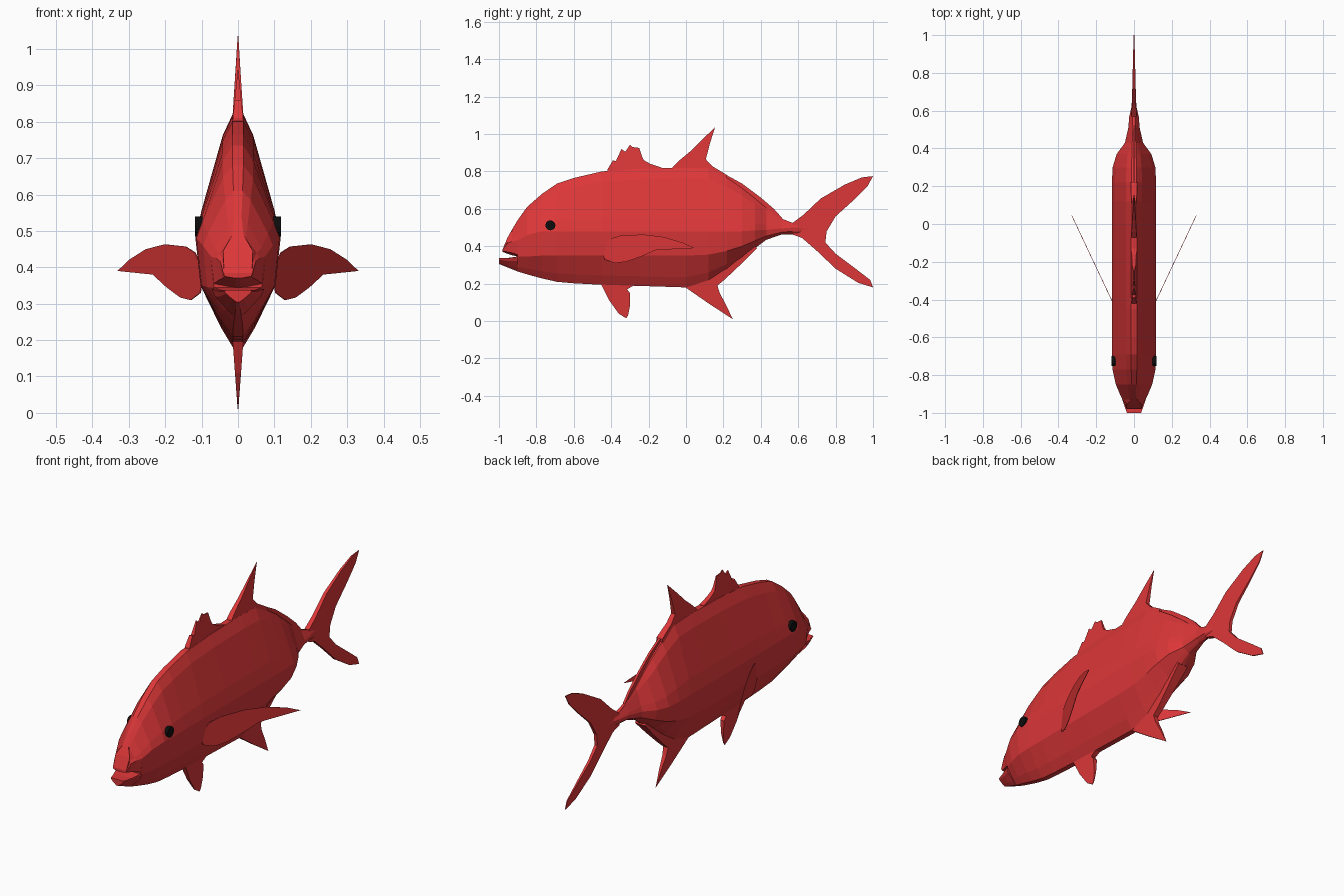
import bpy, bmesh, math
from mathutils import Matrix


def material(name, rgb):
    m = bpy.data.materials.new(name)
    m.diffuse_color = (*rgb, 1)
    return m


RED = material("red skin", (0.72, 0.038, 0.04))
BLACK = material("black eye", (0.004, 0.004, 0.004))


def finish(bm, name, mat):
    bmesh.ops.recalc_face_normals(bm, faces=bm.faces)
    me = bpy.data.meshes.new(name)
    bm.to_mesh(me)
    bm.free()
    me.materials.append(mat)
    ob = bpy.data.objects.new(name, me)
    bpy.context.collection.objects.link(ob)
    return ob


def lerp(a, b, t):
    return a + (b - a) * t


def loft(name, sections):
    """Each section: y, top, upper ridge, lower ridge, bottom, half width, top width ratio."""
    bm = bmesh.new()
    rings = []
    for y, top, up, low, bot, w, k in sections:
        half = [(k, top), (max(.36, k), lerp(top, up, .17)), (max(.86, k), lerp(up, top, .22)),
                (1, up), (.88, low), (.4, lerp(low, bot, .68)), (.12, bot)]
        pts = [(w * f, y, z) for f, z in half]
        pts += [(-x, yy, z) for x, yy, z in reversed(pts)]
        rings.append([bm.verts.new(p) for p in pts])
    n = len(rings[0])
    for a, b in zip(rings, rings[1:]):
        for i in range(n):
            j = (i + 1) % n
            bm.faces.new((a[i], a[j], b[j], b[i]))
    bm.faces.new(rings[0])
    bm.faces.new(rings[-1])
    return finish(bm, name, RED)


def fin(name, outline, thick, place=lambda y, z: 0.0):
    """Thin tapered plate from a (y, z) outline; thick gives its half thickness."""
    bm = bmesh.new()
    sides = [[bm.verts.new((place(y, z) + s * thick(y, z), y, z)) for y, z in outline]
             for s in (1, -1)]
    n = len(outline)
    bm.faces.new(sides[0])
    bm.faces.new(sides[1][::-1])
    for i in range(n):
        j = (i + 1) % n
        bm.faces.new((sides[0][i], sides[1][i], sides[1][j], sides[0][j]))
    return finish(bm, name, RED)


# Body from behind the mouth to the tail root
loft("body", [
    (-.90, .54, .43, .345, .265, .075, .13),
    (-.85, .61, .46, .345, .25, .096, .13),
    (-.77, .68, .48, .35, .228, .114, .13),
    (-.69, .735, .48, .35, .21, .117, .13),
    (-.60, .765, .48, .35, .202, .117, .13),
    (-.45, .80, .48, .35, .194, .117, .13),
    (-.25, .815, .48, .35, .188, .117, .13),
    (.00, .82, .48, .35, .18, .117, .13),
    (.12, .815, .48, .355, .215, .117, .13),
    (.22, .765, .48, .375, .275, .117, .12),
    (.30, .71, .48, .40, .335, .113, .12),
    (.37, .655, .485, .43, .39, .092, .12),
    (.43, .605, .488, .455, .435, .048, .2),
    (.51, .548, .495, .475, .462, .03, .2),
    (.57, .525, .50, .48, .462, .025, .35),
    (.62, .525, .50, .48, .46, .013, .6),
    (.74, .51, .50, .48, .47, .007, .6)])

# Jaws
loft("upper_jaw", [
    (-.90, .54, .43, .355, .345, .075, .13),
    (-.93, .49, .425, .365, .352, .06, .25),
    (-.955, .445, .415, .37, .36, .048, .85),
    (-.98, .385, .382, .375, .37, .04, .95)])
loft("lower_jaw", [
    (-.90, .345, .34, .32, .265, .072, .9),
    (-.95, .338, .335, .32, .285, .055, .9),
    (-1.0, .338, .335, .328, .305, .038, .95)])

# Fins along the middle
up_taper = lambda y, z: max(.001, .016 * (1.04 - z) / .24)
down_taper = lambda y, z: max(.001, .015 * z / .2)
fin("spiny_dorsal_fin", [(-.42, .79), (-.42, .81), (-.39, .86), (-.375, .855), (-.345, .92),
    (-.325, .905), (-.30, .942), (-.285, .93), (-.25, .926), (-.235, .88), (-.225, .86),
    (-.19, .84), (-.13, .82), (-.13, .79)], lambda y, z: max(.001, .014 * (.95 - z) / .14))
fin("rear_dorsal_fin", [(-.08, .80), (-.07, .825), (-.04, .855), (.02, .905), (.08, .965),
    (.155, 1.035), (.128, .95), (.106, .865), (.14, .828), (.22, .78), (.22, .74)], up_taper)
fin("dorsal_ridge", [(.2, .76), (.2, .79), (.3, .735), (.4, .66), (.47, .60), (.515, .55),
    (.50, .535), (.35, .62)], lambda y, z: .006)
fin("anal_fin", [(-.02, .20), (0, .178), (.12, .095), (.25, .01), (.215, .085), (.18, .15),
    (.168, .19), (.21, .225), (.30, .31), (.38, .39), (.36, .41), (.2, .28)], down_taper)
fin("pelvic_fin", [(-.46, .21), (-.45, .19), (-.41, .11), (-.36, .04), (-.32, .015),
    (-.31, .03), (-.30, .08), (-.30, .15), (-.315, .17), (-.28, .19), (-.28, .21)], down_taper)
fin("tail_fin", [(.57, .525), (.63, .57), (.72, .655), (.85, .73), (.94, .768), (1, .775),
    (.97, .72), (.90, .65), (.80, .56), (.752, .48), (.745, .42), (.80, .36), (.90, .285),
    (.985, .22), (1, .18), (.92, .205), (.80, .28), (.70, .375), (.62, .445), (.57, .462)],
    lambda y, z: lerp(.013, .002, (y - .57) / .43))

# Swept-out side fins
for side, label in ((1, "right"), (-1, "left")):
    fin(label + "_pectoral_fin", [(-.445, .36), (-.44, .40), (-.405, .44), (-.35, .457),
        (-.23, .463), (-.12, .45), (-.02, .42), (.045, .39), (-.16, .38), (-.24, .345),
        (-.32, .317), (-.38, .31), (-.435, .33)], lambda y, z: .0015,
        lambda y, z, s=side: s * (.115 + (y + .41) / 2.12))

    # Eyes: thin discs set on the head
    bm = bmesh.new()
    bmesh.ops.create_cone(bm, cap_ends=True, segments=12, radius1=.027, radius2=.027, depth=.02,
                          matrix=Matrix.Translation((side * .108, -.725, .512))
                          @ Matrix.Rotation(math.pi / 2, 4, 'Y'))
    finish(bm, label + "_eye", BLACK)
